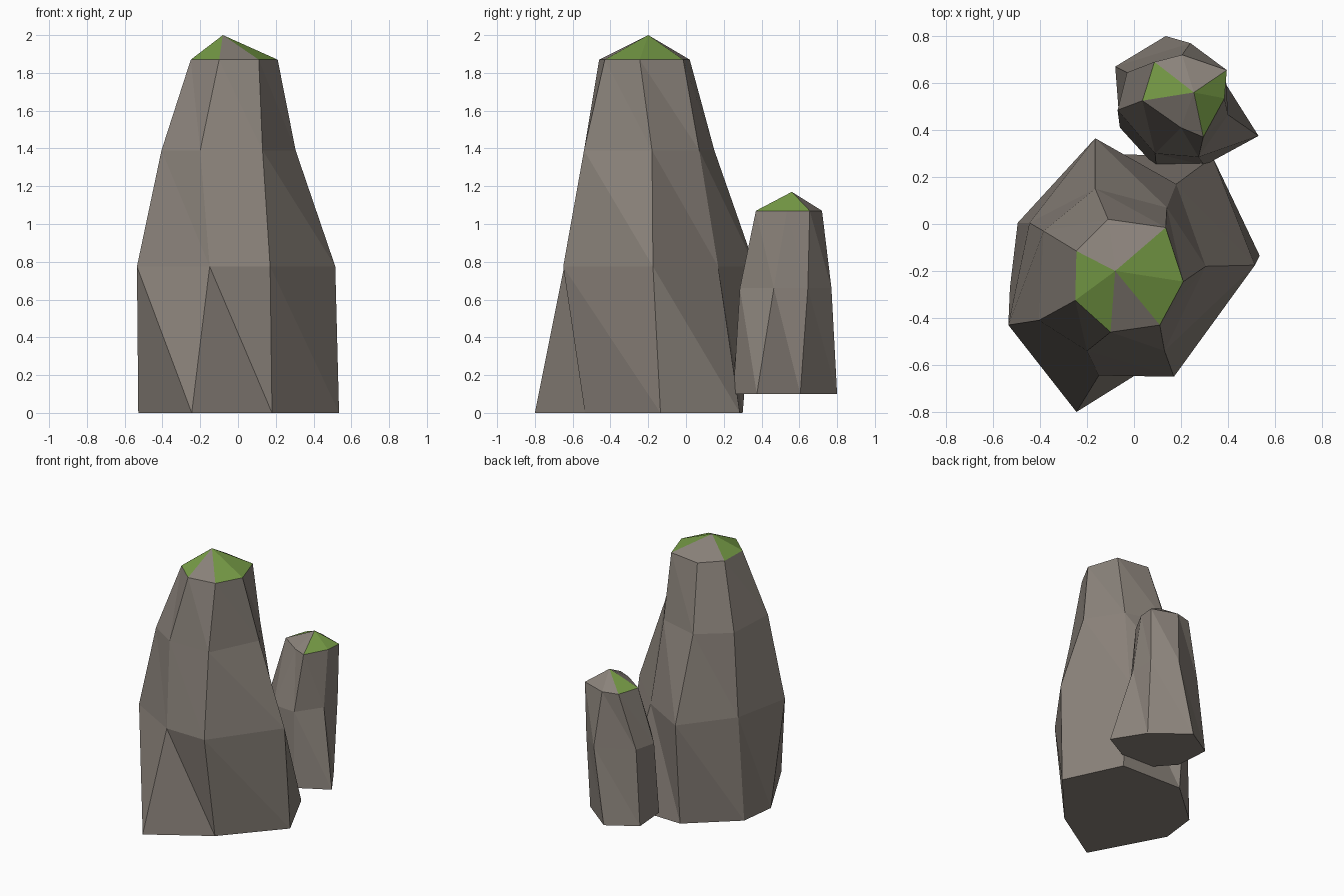
import bpy, bmesh

if "Cube" in bpy.data.objects:
    bpy.data.objects.remove(bpy.data.objects["Cube"])


def material(name, rgb):
    m = bpy.data.materials.new(name)
    m.diffuse_color = (*rgb, 1.0)
    m.use_nodes = True
    m.node_tree.nodes["Principled BSDF"].inputs["Base Color"].default_value = m.diffuse_color
    return m


stone = material("grey stone", (0.254, 0.223, 0.195))
moss = material("green moss", (0.185, 0.335, 0.062))


def rock(name, rings, apex, mossy):
    """Stack seven-sided rings [(z, outline)], cap with a fan; mossy = green cap sectors."""
    bm = bmesh.new()
    loops = [[bm.verts.new((x, y, z)) for x, y in outline] for z, outline in rings]
    n = len(loops[0])
    bm.faces.new(loops[0][::-1])                      # flat underside
    for low, high in zip(loops, loops[1:]):           # faceted sides
        for i in range(n):
            j = (i + 1) % n
            bm.faces.new((low[i], low[j], high[i]))
            bm.faces.new((low[j], high[j], high[i]))
    tip = bm.verts.new(apex)
    for i in range(n):                                # pointed cap
        f = bm.faces.new((loops[-1][i], loops[-1][(i + 1) % n], tip))
        f.material_index = 1 if i in mossy else 0
    mesh = bpy.data.meshes.new(name)
    bm.to_mesh(mesh)
    bm.free()
    mesh.materials.append(stone)
    mesh.materials.append(moss)
    obj = bpy.data.objects.new(name, mesh)
    bpy.context.collection.objects.link(obj)
    return obj


# Tall main rock, outlines run counter-clockwise from the front left
rock("tall_rock", [
    (0.0, [(-.528, -.27), (-.245, -.80), (.18, -.535), (.535, -.135),
           (.335, .285), (-.16, .30), (-.495, .005)]),
    (0.775, [(-.535, -.43), (-.15, -.645), (.17, -.65), (.515, -.175),
             (.18, .17), (-.165, .365), (-.445, .005)]),
    (1.39, [(-.405, -.41), (-.20, -.54), (.13, -.54), (.305, -.18),
            (.14, .07), (-.165, .15), (-.385, -.03)]),
    (1.87, [(-.25, -.325), (-.10, -.46), (.11, -.43), (.21, -.245),
            (.135, -.015), (-.11, .02), (-.245, -.115)]),
], (-.08, -.20, 2.0), {0, 2, 3, 6})

# Small rock behind, its base slightly raised
rock("small_rock", [
    (0.1, [(.30, .25), (.53, .375), (.385, .605), (.135, .80),
           (-.08, .67), (-.06, .41), (.095, .24)]),
    (0.66, [(.275, .285), (.40, .465), (.39, .645), (.24, .77),
            (-.03, .645), (-.07, .485), (.09, .30)]),
    (1.07, [(.295, .37), (.385, .535), (.395, .655), (.205, .72),
            (.087, .69), (.036, .525), (.20, .41)]),
], (.255, .56, 1.17), {0, 1, 4})
